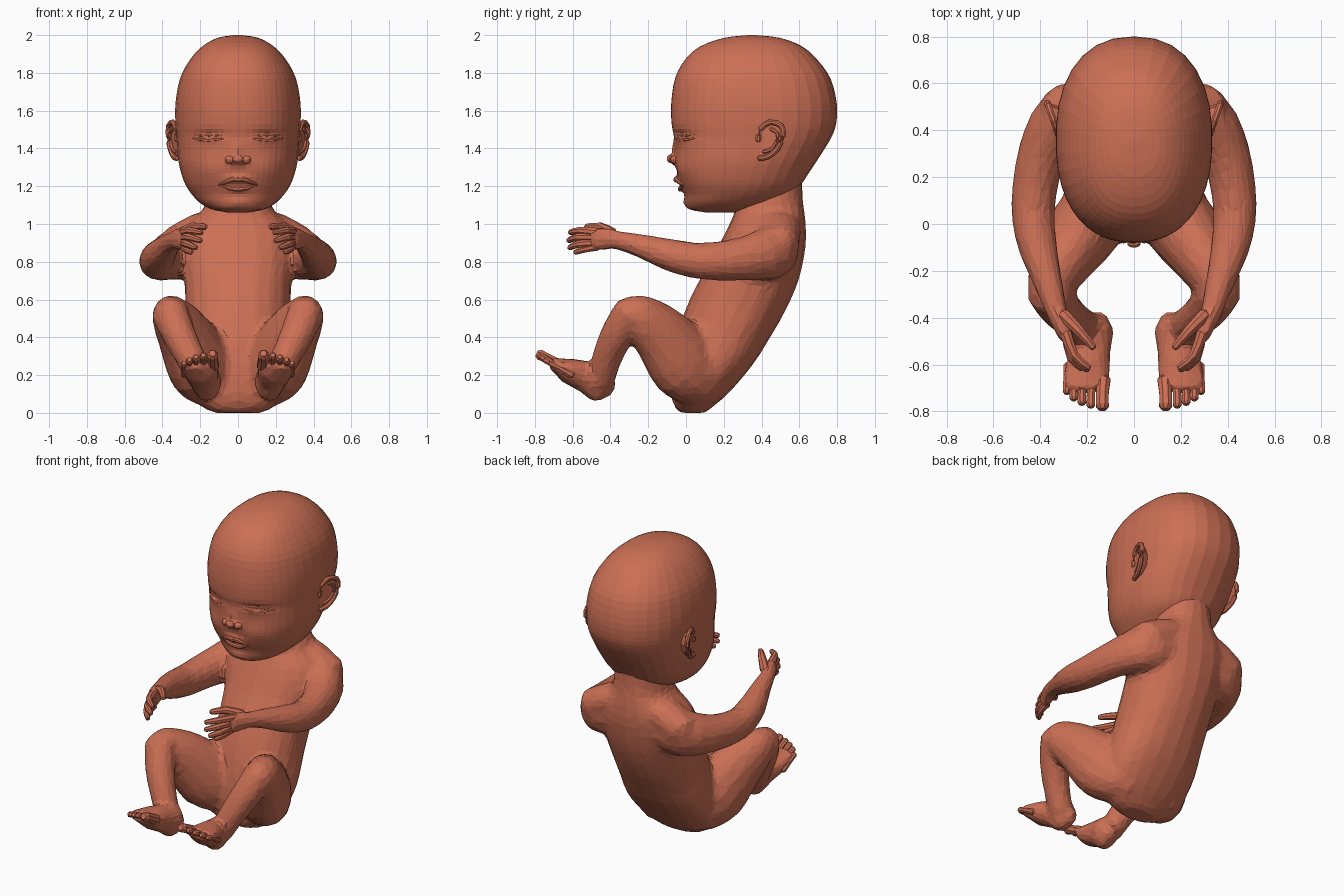
import bpy, bmesh, math
from mathutils import Vector
from mathutils.bvhtree import BVHTree

if "Cube" in bpy.data.objects:
    bpy.data.objects.remove(bpy.data.objects["Cube"])

skin = bpy.data.materials.new("warm skin")
skin.diffuse_color = (0.60, 0.16, 0.09, 1)
skin.use_nodes = True
skin.node_tree.nodes["Principled BSDF"].inputs["Base Color"].default_value = skin.diffuse_color


def smooth(rows, k):
    """Catmull-Rom refinement of rows of numbers."""
    out = []
    for i in range(len(rows) - 1):
        a, b, c, d = (rows[max(0, min(len(rows) - 1, i + j))] for j in (-1, 0, 1, 2))
        for s in range(k):
            t = s / k
            out.append(tuple(0.5 * (2 * q + (r - p) * t + (2 * p - 5 * q + 4 * r - w) * t * t
                                    + (3 * q - p - 3 * r + w) * t ** 3)
                             for p, q, r, w in zip(a, b, c, d)))
    return out + [tuple(rows[-1])]


def loft(bm, rings):
    vs = [[bm.verts.new(p) for p in r] for r in rings]
    n = len(vs[0])
    for a, b in zip(vs, vs[1:]):
        for i in range(n):
            bm.faces.new((a[i], a[(i + 1) % n], b[(i + 1) % n], b[i]))
    bm.faces.new(vs[0])
    bm.faces.new(vs[-1])


def tube(bm, rows, n=12, k=3, side=1):
    """Round-ended limb through rows (x, y, z, width radius, height radius)."""
    rows = smooth([tuple(r) if len(r) == 5 else tuple(r) + (r[3],) for r in rows], k)
    pts = [Vector(r[:3]) for r in rows]
    rad = [r[3:] for r in rows]
    for end, nxt in ((0, 1), (-1, -2)):
        d = (pts[end] - pts[nxt]).normalized()
        r = min(rad[end])
        p, q = pts[end] + d * r * 0.6, tuple(c * 0.6 for c in rad[end])
        if end == 0:
            pts.insert(0, p); rad.insert(0, q)
        else:
            pts.append(p); rad.append(q)
    rings = []
    for i, (p, (ra, rb)) in enumerate(zip(pts, rad)):
        t = (pts[min(i + 1, len(pts) - 1)] - pts[max(i - 1, 0)]).normalized()
        ref = Vector((0, 0, 1)) if abs(t.z) < 0.97 else Vector((0, 1, 0))
        u = t.cross(ref).normalized()
        w = u.cross(t)
        ring = []
        for j in range(n):
            a = 2 * math.pi * (j + 0.5) / n
            v = p + u * (ra * math.cos(a)) + w * (rb * math.sin(a))
            ring.append(Vector((v.x * side, v.y, v.z)))
        rings.append(ring)
    loft(bm, rings)


def stack(bm, rows, n, power, k, warp=0.0):
    """Horizontal rounded sections from rows (z, front y, back y, half width)."""
    rings = []
    for z, f, b, rx in smooth(rows, k):
        ring = []
        for j in range(n):
            t = 2 * math.pi * j / n
            a = t - warp * math.sin(t)
            s, c = math.sin(a), math.cos(a)
            ring.append(Vector((rx * math.copysign(abs(s) ** (2 / power), s),
                                (f + b) / 2 - (b - f) / 2 * math.copysign(abs(c) ** (2 / power), c), z)))
        rings.append(ring)
    loft(bm, rings)


def ball(bm, loc, size, seg=10):
    for v in bmesh.ops.create_uvsphere(bm, u_segments=seg, v_segments=seg - 3, radius=1)["verts"]:
        v.co = Vector(loc) + Vector([c * s for c, s in zip(v.co, size)])


def finish(bm, name):
    bmesh.ops.recalc_face_normals(bm, faces=bm.faces[:])
    me = bpy.data.meshes.new(name)
    bm.to_mesh(me)
    me.materials.append(skin)
    ob = bpy.data.objects.new(name, me)
    bpy.context.collection.objects.link(ob)
    return ob


# Body: torso, neck, shoulders, arms, legs and feet fused into one skin
bm = bmesh.new()
stack(bm, [(0, -.03, .1, .12), (.03, -.06, .14, .19), (.1, -.08, .22, .25), (.2, -.08, .31, .29),
           (.3, -.07, .385, .295), (.4, -.05, .445, .285), (.5, -.02, .505, .28), (.6, .02, .555, .28),
           (.7, .07, .595, .285), (.8, .13, .62, .30), (.9, .18, .635, .315), (.98, .22, .635, .29),
           (1.04, .25, .63, .22), (1.1, .26, .622, .175), (1.2, .27, .615, .165), (1.3, .3, .62, .16)],
      20, 2.2, 2)
shoulder = [(.08, .49, 1.0, .12, .09), (.2, .49, .96, .12, .1), (.31, .50, .88, .1, .12)]
arm = [(.18, .47, .88, .13, .15), (.305, .45, .85, .125, .145), (.395, .29, .815, .105, .115),
       (.43, .08, .803, .095, .098), (.415, -.08, .835, .086), (.37, -.24, .885, .064),
       (.338, -.35, .912, .05), (.312, -.42, .922, .042, .06), (.285, -.49, .918, .032, .064)]
thigh = [(.13, .08, .155, .15), (.205, -.01, .26, .16, .2), (.285, -.13, .41, .135, .165),
         (.345, -.23, .5, .11, .128), (.362, -.285, .54, .092, .1)]
shin = [(.362, -.285, .535, .1), (.315, -.36, .42, .09), (.255, -.415, .3, .08), (.19, -.45, .17, .072)]
foot = [(.15, -.41, .135, .05, .06), (.16, -.45, .15, .075, .1), (.18, -.53, .19, .082, .085),
        (.198, -.62, .222, .098, .07), (.205, -.67, .245, .102, .048), (.203, -.70, .262, .094, .036)]
for s in (1, -1):
    for part in (shoulder, arm, thigh, shin, foot):
        tube(bm, part, 14, 3, s)
body = finish(bm, "body")
m = body.modifiers.new("fuse", "REMESH")
m.mode, m.voxel_size, m.use_smooth_shade = "VOXEL", 0.018, False
m = body.modifiers.new("soften", "SMOOTH")
m.factor, m.iterations = 0.5, 6
m = body.modifiers.new("facets", "DECIMATE")
m.ratio, m.use_symmetry, m.symmetry_axis = 0.1, True, "X"

# Fingers
bm = bmesh.new()
fingers = [[(.30, -.39, .95, .03), (.235, -.455, .985, .024), (.175, -.525, .985, .017)],
           [(.29, -.47, .955, .026), (.255, -.56, .965, .021), (.195, -.612, .955, .015)],
           [(.285, -.48, .928, .026), (.258, -.575, .93, .021), (.2, -.62, .912, .015)],
           [(.285, -.48, .90, .025), (.268, -.57, .893, .02), (.225, -.615, .875, .015)],
           [(.285, -.47, .88, .023), (.275, -.54, .865, .018), (.248, -.585, .85, .014)]]
for s in (1, -1):
    for f in fingers:
        tube(bm, f, 8, 2, s)
finish(bm, "fingers")

# Toes
bm = bmesh.new()
toes = [(.135, -.775, .308, .03), (.184, -.772, .302, .02), (.222, -.76, .292, .02),
        (.257, -.742, .278, .019), (.286, -.715, .26, .018)]
for s in (1, -1):
    for x, y, z, r in toes:
        tube(bm, [(x - .004, y + .11, z - .06, r * 1.1), (x, y + .045, z - .022, r * .95), (x, y, z, r)], 8, 2, s)
finish(bm, "toes")

# Head with the face pushed out or in by soft bumps
bm = bmesh.new()
stack(bm, [(2.0, .33, .37, .02), (1.985, .20, .5, .11), (1.94, .075, .615, .19), (1.87, -.005, .695, .255),
           (1.77, -.058, .765, .308), (1.64, -.078, .798, .332), (1.53, -.076, .795, .332),
           (1.46, -.063, .77, .326), (1.40, -.06, .735, .322), (1.33, -.055, .69, .316),
           (1.27, -.045, .65, .302), (1.21, -.03, .61, .28), (1.16, -.01, .56, .248),
           (1.11, .0, .47, .20), (1.078, .02, .38, .14), (1.062, .1, .3, .06)], 40, 2.3, 3, 0.42)
bumps = [(0, 1.34, .036, .024, .04), (0, 1.39, .03, .045, .014), (0, 1.235, .06, .02, .02),
         (0, 1.185, .05, .015, .012), (0, 1.11, .05, .025, .012)]
for s in (1, -1):
    bumps += [(.15 * s, 1.29, .08, .06, .012), (.15 * s, 1.475, .07, .022, -.014),
              (.15 * s, 1.44, .065, .018, .008)]
for v in bm.verts:
    if v.co.y < .2:
        v.co.y -= sum(a * math.exp(-((v.co.x - x) / sx) ** 2 - ((v.co.z - z) / sz) ** 2)
                      for x, z, sx, sz, a in bumps)
finish(bm, "head")
tree = BVHTree.FromBMesh(bm)


def on_face(x, z, r, sink=0.0):
    hit = tree.ray_cast(Vector((x, -1, z)), Vector((0, 1, 0)))[0]
    return (x, hit.y + sink, z, r)


# Closed eyelids
bm = bmesh.new()
for s in (1, -1):
    for dz, r in ((0, .009), (.022, .006)):
        tube(bm, [on_face(x, z + dz, r * q, .003) for x, z, q in
                  ((.075, 1.452, .5), (.115, 1.446, 1), (.155, 1.444, 1), (.2, 1.447, 1), (.24, 1.455, .5))],
             6, 2, s)
finish(bm, "eyelids")

# Nose wings and tip
bm = bmesh.new()
ball(bm, (0, -.082, 1.345), (.03, .02, .022))
for s in (1, -1):
    ball(bm, (.044 * s, -.058, 1.34), (.027, .026, .022))
finish(bm, "nose")

# Lips
bm = bmesh.new()
for line in (((-.1, 1.207, .006), (-.05, 1.228, .013), (-.018, 1.238, .014), (0, 1.233, .013),
              (.018, 1.238, .014), (.05, 1.228, .013), (.1, 1.207, .006)),
             ((-.085, 1.203, .006), (-.045, 1.19, .013), (0, 1.186, .015), (.045, 1.19, .013),
              (.085, 1.203, .006))):
    tube(bm, [on_face(*p) for p in line], 8, 2)
finish(bm, "lips")

# Ears: a thin bowl plate, a curled rim and an inner fold
bm = bmesh.new()
U, V = Vector((.33, .94, -.05)), Vector((.06, .16, .98))
mid = Vector((.338, .44, 1.44))


def ear_point(u, v, r, lift=0):
    return tuple(mid + U * u + V * v + Vector((lift, -lift * .35, 0))) + (r,)


rim = [(-.06, .0), (-.058, .06), (-.01, .10), (.055, .085), (.075, .03), (.055, -.04), (.01, -.085), (-.035, -.095)]
fold = [(.0, .065), (.04, .045), (.045, .0), (.02, -.045), (-.02, -.06)]
for s in (1, -1):
    tube(bm, [ear_point(u, v, .015, .004) for u, v in rim], 8, 2, s)
    tube(bm, [ear_point(u, v, .01, .004) for u, v in fold], 6, 2, s)
    plate = [bm.verts.new((p[0] * s, p[1], p[2])) for p in (ear_point(u, v, 0) for u, v in rim)]
    root = [bm.verts.new((.29 * s, .44 + u * .7, 1.435 + v * .8)) for u, v in rim]
    n = len(rim)
    bm.faces.new(plate)
    bm.faces.new(root)
    for i in range(n):
        bm.faces.new((plate[i], plate[(i + 1) % n], root[(i + 1) % n], root[i]))
finish(bm, "ears")
